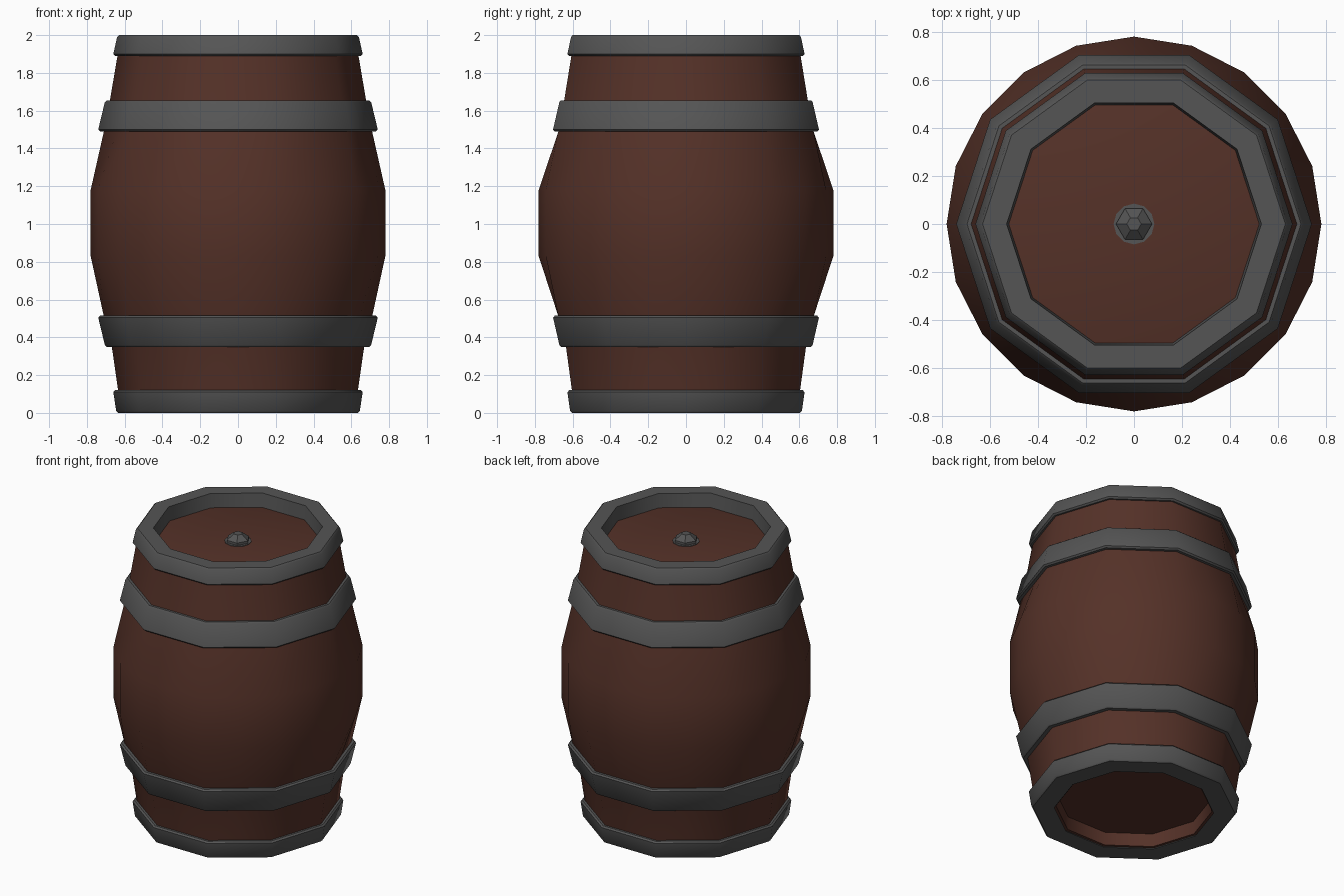
import bpy, bmesh, math

if "Cube" in bpy.data.objects:
    bpy.data.objects.remove(bpy.data.objects["Cube"])


def material(name, color):
    m = bpy.data.materials.new(name)
    m.diffuse_color = (*color, 1)
    m.use_nodes = True
    m.node_tree.nodes["Principled BSDF"].inputs["Base Color"].default_value = m.diffuse_color
    return m


WOOD = material("brown wood", (0.09, 0.031, 0.021))
IRON = material("dark iron", (0.09, 0.09, 0.09))


def lathe(name, profile, n, mat, closed_loop):
    """Spin (radius, z, round?) points; non-round rings of a 20-gon become decagons."""
    bm = bmesh.new()
    rings = []
    for r, z, is_round in profile:
        ring = []
        for i in range(n):
            a = 2 * math.pi * i / n
            k = r
            if n == 20 and i % 2 and not is_round:
                k = r * math.cos(math.pi / 10)
            ring.append(bm.verts.new((k * math.cos(a), k * math.sin(a), z)))
        rings.append(ring)
    pairs = list(zip(rings, rings[1:]))
    if closed_loop:
        pairs.append((rings[-1], rings[0]))
    else:
        bm.faces.new(rings[0][::-1])
        bm.faces.new(rings[-1])
    for lo, hi in pairs:
        for i in range(n):
            j = (i + 1) % n
            bm.faces.new((lo[i], lo[j], hi[j], hi[i]))
    bmesh.ops.recalc_face_normals(bm, faces=bm.faces[:])
    me = bpy.data.meshes.new(name)
    bm.to_mesh(me)
    bm.free()
    me.materials.append(mat)
    ob = bpy.data.objects.new(name, me)
    bpy.context.collection.objects.link(ob)
    bpy.ops.object.select_all(action='DESELECT')
    ob.select_set(True)
    bpy.context.view_layer.objects.active = ob
    bpy.ops.object.shade_smooth_by_angle(angle=math.radians(38))
    return ob


def hoop(name, z0, z1, r0, r1, inner0, inner1):
    """Ten-sided iron hoop with small bevels on its outer edges."""
    b = 0.01
    pts = [(inner0, z0), (r0 - b, z0), (r0, z0 + b),
           (r1, z1 - b), (r1 - b, z1), (inner1, z1)]
    return lathe(name, [(r, z, False) for r, z in pts], 10, IRON, True)


# bulging wooden body with recessed bottom and flat lid
body = [(0.485, 0.10), (0.49, 0.012), (0.615, 0.012), (0.635, 0.12), (0.668, 0.35),
        (0.71, 0.51), (0.78, 0.83), (0.78, 1.18), (0.71, 1.49), (0.678, 1.655),
        (0.638, 1.89), (0.60, 1.905)]
lathe("barrel_body", [(r, z, r > 0.75) for r, z in body], 20, WOOD, False)

# iron hoops
hoop("bottom_rim", 0.0, 0.12, 0.645, 0.66, 0.50, 0.60)
hoop("lower_hoop", 0.35, 0.515, 0.705, 0.74, 0.64, 0.68)
hoop("upper_hoop", 1.49, 1.655, 0.74, 0.705, 0.68, 0.65)
hoop("top_rim", 1.89, 2.0, 0.66, 0.64, 0.52, 0.53)

# small iron plug in the lid, on a thin plate
lathe("plug_plate", [(0.085, 1.90, True), (0.085, 1.909, True)], 12, IRON, False)
lathe("lid_plug", [(0.075, 1.90, True), (0.075, 1.925, True), (0.03, 1.96, True)],
      6, IRON, False)
